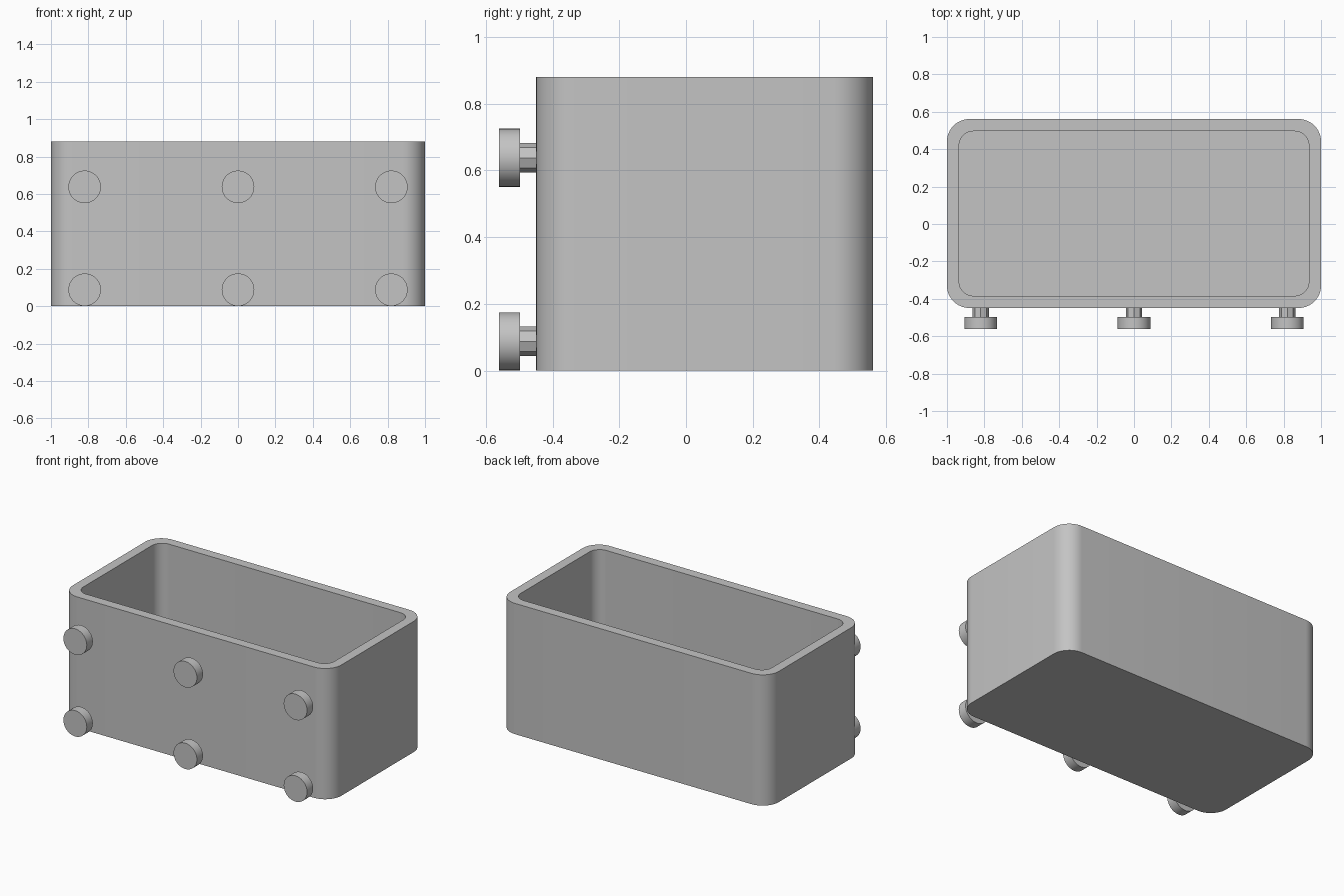
import bpy, bmesh
from math import sin, cos, pi, radians
from mathutils import Matrix

old = bpy.data.objects.get("Cube")
if old:
    bpy.data.objects.remove(old, do_unlink=True)

grey = bpy.data.materials.new("plain grey")
grey.use_nodes = True
COLOUR = (0.55, 0.55, 0.55, 1)
grey.diffuse_color = COLOUR
grey.node_tree.nodes["Principled BSDF"].inputs["Base Color"].default_value = COLOUR


def finish(bm, name):
    bmesh.ops.recalc_face_normals(bm, faces=bm.faces)
    mesh = bpy.data.meshes.new(name)
    bm.to_mesh(mesh)
    bm.free()
    mesh.materials.append(grey)
    obj = bpy.data.objects.new(name, mesh)
    bpy.context.collection.objects.link(obj)
    bpy.ops.object.select_all(action='DESELECT')
    obj.select_set(True)
    bpy.context.view_layer.objects.active = obj
    bpy.ops.object.shade_smooth_by_angle(angle=radians(30))
    return obj


def rounded_loop(bm, half_x, half_y, y_mid, radius, z, steps=12):
    """Ring of vertices around a rectangle with rounded corners."""
    ring = []
    for corner, (sx, sy) in enumerate([(1, 1), (-1, 1), (-1, -1), (1, -1)]):
        for i in range(steps + 1):
            a = (corner + i / steps) * pi / 2
            ring.append(bm.verts.new((sx * (half_x - radius) + radius * cos(a),
                                      y_mid + sy * (half_y - radius) + radius * sin(a), z)))
    return ring


# Open bin: outer wall, rim, inner wall and floor
HEIGHT, WALL, Y_MID = 0.88, 0.065, 0.056
bm = bmesh.new()
outer = (1.0, 0.505, Y_MID, 0.12)
inner = (1.0 - WALL, 0.505 - WALL, Y_MID, 0.075)
rings = [rounded_loop(bm, *outer, 0), rounded_loop(bm, *outer, HEIGHT),
         rounded_loop(bm, *inner, HEIGHT), rounded_loop(bm, *inner, WALL)]
for low, high in zip(rings, rings[1:]):
    for i in range(len(low)):
        j = (i + 1) % len(low)
        bm.faces.new((low[i], low[j], high[j], high[i]))
bm.faces.new(rings[0])
bm.faces.new(rings[-1])
finish(bm, "bin_body")


def cylinder(name, x, z, radius, y_front, y_back, sides):
    bm = bmesh.new()
    place = Matrix.Translation((x, (y_front + y_back) / 2, z)) @ Matrix.Rotation(pi / 2, 4, 'X')
    bmesh.ops.create_cone(bm, cap_ends=True, segments=sides, radius1=radius, radius2=radius,
                          depth=y_back - y_front, matrix=place)
    finish(bm, name)


# Hanging pegs: octagonal stem with a round head
for row, z in (("lower", 0.088), ("upper", 0.638)):
    for side, x in (("right", -0.82), ("middle", 0), ("left", 0.82)):
        cylinder(f"{row}_{side}_peg_stem", x, z, 0.044, -0.51, -0.44, 8)
        cylinder(f"{row}_{side}_peg_head", x, z, 0.087, -0.561, -0.497, 48)
